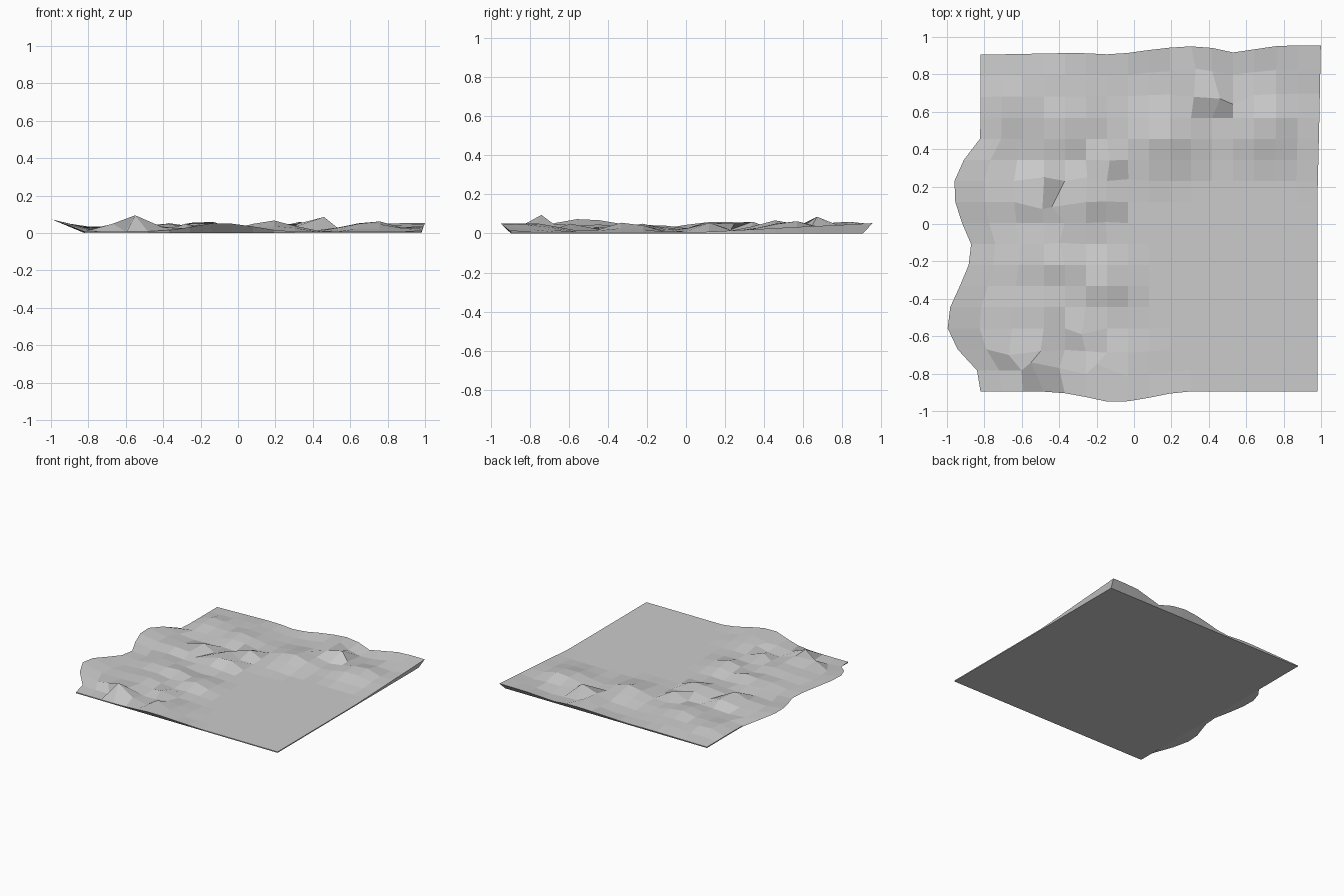
import bpy
import bmesh
import math
import random
from mathutils import Vector

if "Cube" in bpy.data.objects:
    bpy.data.objects.remove(bpy.data.objects["Cube"], do_unlink=True)

random.seed(4)
CELLS = 16
LEFT, RIGHT, FRONT, BACK = -0.82, 0.98, -0.895, 0.905
STEP = (RIGHT - LEFT) / CELLS
FLOOR = 0.008

# Outward bulge of each rim as (position along the side, distance)
left_rim = [(-.9, 0), (-.78, .02), (-.62, .17), (-.52, .18), (-.39, .15), (-.27, .07),
            (-.1, .05), (.07, .13), (.2, .145), (.29, .13), (.46, 0)]
front_rim = [(-.5, 0), (-.3, .015), (-.2, .05), (-.1, .058), (0, .05), (.2, .01), (.3, 0)]
back_rim = [(-.82, 0), (-.3, .01), (-.1, 0), (.15, .035), (.3, .045), (.4, .04),
            (.54, .01), (.65, .03), (.78, .05), (1, .05)]
right_rim = [(.1, 0), (.95, .02)]

# Rounded hills: x, y, radius, height
hills = [
    (.17, .47, .21, .062), (.7, .52, .21, .06), (.3, .86, .19, .048),
    (.88, .85, .2, .042), (-.35, .54, .2, .05), (-.68, .62, .19, .04),
    (-.85, .2, .2, .05), (-.62, .12, .18, .03), (-.25, .12, .16, .045),
    (-.15, -.3, .17, .045), (-.55, -.2, .2, .045), (-.9, -.5, .24, .06),
    (-.5, -.48, .2, .042), (-.1, -.78, .22, .045), (-.42, .85, .17, .025),
]

# Torn rocks: grid column and row, then the moved point
rocks = {
    (3, 1): (-.55, -.74, .095), (2, 2): (-.67, -.70, .05), (4, 1): (-.40, -.77, .03),
    (3, 2): (-.50, -.68, .05), (5, 3): (-.28, -.59, .05), (6, 1): (-.20, -.75, .05),
    (5, 10): (-.25, .25, .055), (6, 9): (-.15, .12, .055), (6, 8): (-.15, .01, .012),
    (3, 10): (-.48, .25, .055), (3, 9): (-.49, .08, .05), (4, 9): (-.44, .09, .015),
    (4, 7): (-.40, -.10, .02), (4, 6): (-.37, -.22, .05), (6, 11): (-.13, .34, .06),
    (7, 10): (-.03, .24, .012), (10, 14): (.32, .68, .05), (11, 14): (.46, .67, .086),
    (10, 15): (.33, .83, .06), (12, 14): (.53, .64, .03),
}


def along(points, t):
    """Distance of a rim at position t."""
    if t <= points[0][0]:
        return points[0][1]
    for (a, va), (b, vb) in zip(points, points[1:]):
        if t <= b:
            return va + (vb - va) * (t - a) / (b - a)
    return points[-1][1]


def hill_height(x, y):
    """Overlapping hills, with a slightly broken surface."""
    total = 0
    for hx, hy, radius, height in hills:
        total += (height * math.exp(-((x - hx) ** 2 + (y - hy) ** 2) / radius ** 2 * 1.6)) ** 2
    height = math.sqrt(total)
    if height < 0.004:
        return FLOOR
    return FLOOR + height * random.uniform(0.84, 1.12)


def fade(cells):
    return max(0, 1 - cells / 3)


def terrain_point(i, j):
    x, y = LEFT + i * STEP, FRONT + j * STEP
    if (i, j) in rocks:
        return Vector(rocks[i, j])
    bulge_l, bulge_r = along(left_rim, y), along(right_rim, y)
    bulge_f, bulge_b = along(front_rim, x), along(back_rim, x)
    z = hill_height(x, y)
    # The rim height follows its own bulge
    if i in (0, CELLS) or j in (0, CELLS):
        sides = [(i == 0, .37 * bulge_l), (i == CELLS, 2.3 * bulge_r),
                 (j == 0, .8 * bulge_f), (j == CELLS, .9 * bulge_b)]
        z = FLOOR + max(rise for on_side, rise in sides if on_side)
    x += bulge_r * fade(CELLS - i) - bulge_l * fade(i)
    y += bulge_b * fade(CELLS - j) - bulge_f * fade(j)
    return Vector((x, y, z))


# Terrain top
bm = bmesh.new()
grid = [[bm.verts.new(terrain_point(i, j)) for j in range(CELLS + 1)] for i in range(CELLS + 1)]
for i in range(CELLS):
    for j in range(CELLS):
        bm.faces.new((grid[i][j], grid[i + 1][j], grid[i + 1][j + 1], grid[i][j + 1]))

# Sloping sides and flat underside
border = ([(i, 0) for i in range(CELLS)] + [(CELLS, j) for j in range(CELLS)]
          + [(i, CELLS) for i in range(CELLS, 0, -1)] + [(0, j) for j in range(CELLS, 0, -1)])
rim = [grid[i][j] for i, j in border]
base = [bm.verts.new((LEFT + i * STEP, FRONT + j * STEP, 0)) for i, j in border]
for k in range(len(rim)):
    n = (k + 1) % len(rim)
    bm.faces.new((base[k], base[n], rim[n], rim[k]))
bm.faces.new(base[::-1])

mesh = bpy.data.meshes.new("rocky_ground")
bm.to_mesh(mesh)
bm.free()
ground = bpy.data.objects.new("rocky_ground", mesh)
bpy.context.collection.objects.link(ground)

# Single plain stone colour
stone = bpy.data.materials.new("stone_grey")
stone.use_nodes = True
grey = (0.6, 0.6, 0.6, 1)
stone.diffuse_color = grey
stone.node_tree.nodes["Principled BSDF"].inputs["Base Color"].default_value = grey
mesh.materials.append(stone)
